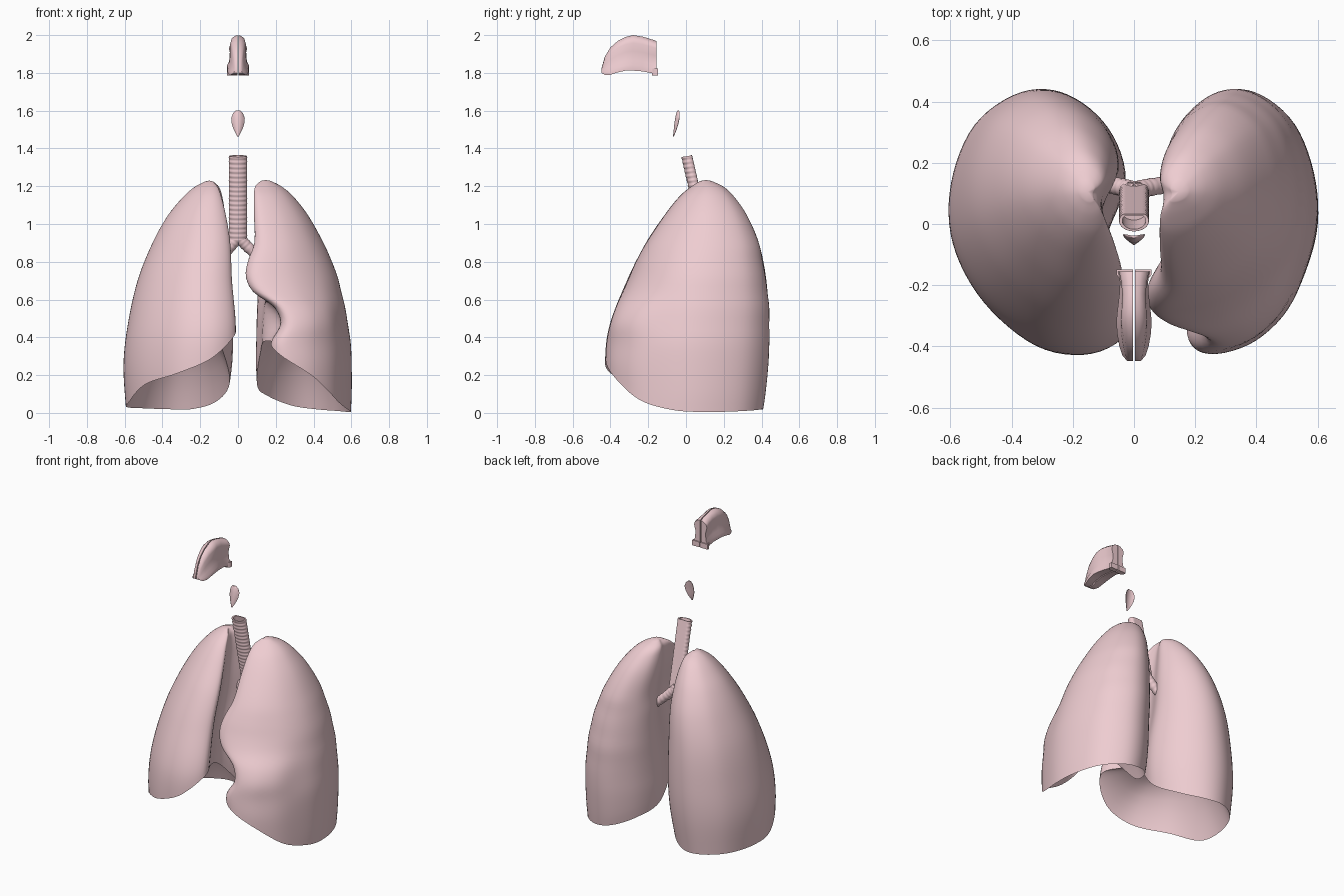
import bpy, bmesh, math
from mathutils import Vector

if "Cube" in bpy.data.objects:
    bpy.data.objects.remove(bpy.data.objects["Cube"])

pink = bpy.data.materials.new("tissue_pink")
pink.diffuse_color = (0.86, 0.61, 0.64, 1)
pink.use_nodes = True
pink.node_tree.nodes["Principled BSDF"].inputs["Base Color"].default_value = pink.diffuse_color


def loft(name, rings, start=None, end=None, cap=False, mirror=False, angle=40):
    """Skin closed rings; optional pole points or flat caps at the two ends."""
    bm = bmesh.new()
    vs = [[bm.verts.new(p) for p in r] for r in rings]
    n = len(vs[0])
    for a, b in zip(vs, vs[1:]):
        for i in range(n):
            bm.faces.new((a[i], a[(i + 1) % n], b[(i + 1) % n], b[i]))
    for pole, ring in ((start, vs[0]), (end, vs[-1])):
        if pole is not None:
            p = bm.verts.new(pole)
            for i in range(n):
                bm.faces.new((p, ring[i], ring[(i + 1) % n]))
        elif cap:
            bm.faces.new(ring)
    if mirror:
        geo = bmesh.ops.duplicate(bm, geom=bm.verts[:] + bm.edges[:] + bm.faces[:])["geom"]
        for v in geo:
            if isinstance(v, bmesh.types.BMVert):
                v.co.x *= -1
    bmesh.ops.recalc_face_normals(bm, faces=bm.faces[:])
    me = bpy.data.meshes.new(name)
    bm.to_mesh(me)
    bm.free()
    me.materials.append(pink)
    ob = bpy.data.objects.new(name, me)
    bpy.context.collection.objects.link(ob)
    bpy.ops.object.select_all(action='DESELECT')
    ob.select_set(True)
    bpy.context.view_layer.objects.active = ob
    bpy.ops.object.shade_smooth_by_angle(angle=math.radians(angle))
    return ob


def closed_spline(pts, sub):
    """Catmull-Rom through a closed loop of tuples."""
    n, out = len(pts), []
    for i in range(n):
        a, b, c, d = (Vector(pts[(i + k) % n]) for k in (-1, 0, 1, 2))
        for j in range(sub):
            t = j / sub
            out.append(0.5 * (2 * b + (c - a) * t + (2 * a - 5 * b + 4 * c - d) * t * t
                              + (3 * b - a - 3 * c + d) * t ** 3))
    return out


def sample(rows, z):
    """Smooth interpolation of table rows keyed by their first value."""
    z = min(max(z, rows[0][0]), rows[-1][0])
    i = max(k for k in range(len(rows) - 1) if rows[k][0] <= z)
    h = rows[i + 1][0] - rows[i][0]
    t = (z - rows[i][0]) / h

    def slope(k, c):
        lo, hi = max(k - 1, 0), min(k + 1, len(rows) - 1)
        return (rows[hi][c] - rows[lo][c]) / (rows[hi][0] - rows[lo][0])
    out = []
    for c in range(1, len(rows[0])):
        p, q = rows[i][c], rows[i + 1][c]
        m, k = slope(i, c) * h, slope(i + 1, c) * h
        out.append(p * (1 + 2 * t) * (1 - t) ** 2 + m * t * (1 - t) ** 2
                   + q * t * t * (3 - 2 * t) + k * t * t * (t - 1))
    return out


def lung(name, sign, rows, front, rim, hilum, hollow, dome, apex):
    # unit outline: (0 medial..1 lateral, 0 front..1 back, rim height)
    uv = front + [(.8, .2), (.97, .42), (.98, .65), (.85, .87),
                  (.6, .99), (.35, .98), (.12, .85), (.02, .65), (hilum, .42), (hilum * .65, .25)]
    loop = closed_spline([(u, v, r) for (u, v), r in zip(uv, rim)], 6)

    def point(u, v, z):
        xm, xl, yf, yb, xa = sample(rows, z)
        w = min(max((.42 - v) / .3, 0), 1)
        m = xm + (xa - xm) * w * w * (3 - 2 * w)
        # hollow around the root of the lung
        m += hollow * math.exp(-((z - .75) / .25) ** 2 - ((v - .42) / .2) ** 2) * max(1 - u, 0) ** 4
        return Vector((sign * (m + (xl - m) * u), yf + (yb - yf) * v, z))
    top, steps = rows[-1][0], 44
    walls = []
    for k in range(steps):
        t = 1 - (1 - k / steps) ** 1.5
        walls.append([point(p.x, p.y, max(p.z, 0) + (top - max(p.z, 0)) * t) for p in loop])
    walls.append([point(p.x, p.y, top) for p in loop])
    # hollow base pressed in by the diaphragm
    c = sum(walls[0], Vector()) / len(loop)
    base = []
    for s in (.2, .4, .58, .72, .84, .92, .97):
        base.append([Vector((c.x + (p.x - c.x) * s, c.y + (p.y - c.y) * s,
                             p.z + (dome - p.z) * (1 - s ** 3))) for p in walls[0]])
    loft(name, base + walls, start=(c.x, c.y, dome), end=apex, angle=60)


# height, medial x, lateral x, front y, back y, front-edge x
lung("right_lung", -1, [
    (0.0, .06, .595, -.41, .405, .06), (.25, .02, .61, -.425, .435, .025),
    (.45, .015, .59, -.405, .44, .012), (.7, .03, .535, -.31, .425, .03),
    (.9, .04, .455, -.21, .385, .04), (1.05, .06, .37, -.11, .32, .065),
    (1.15, .08, .285, -.03, .25, .09), (1.2, .1, .225, .03, .195, .11),
    (1.225, .13, .175, .075, .135, .132)],
    [(0, .09), (.2, 0), (.5, .03)],
    (.42, .29, .21, .15, .05, .03, .025, .02, .02, .06, .16, .37, .43),
    .13, .03, .44, (-.152, .105, 1.23))
lung("left_lung", 1, [
    (0.0, .115, .60, -.41, .405, .2), (.1, .095, .605, -.415, .42, .2),
    (.25, .085, .605, -.425, .435, .19), (.37, .085, .60, -.42, .44, .175),
    (.47, .085, .585, -.40, .44, .225), (.56, .085, .57, -.37, .44, .19),
    (.64, .085, .55, -.335, .43, .08), (.72, .085, .53, -.30, .42, .04),
    (.8, .085, .5, -.265, .405, .05), (.9, .09, .455, -.21, .385, .085),
    (1.05, .08, .37, -.11, .32, .085), (1.15, .08, .29, -.03, .25, .085),
    (1.2, .09, .23, .03, .195, .092), (1.228, .12, .175, .075, .135, .12)],
    [(0, .07), (.15, 0), (.5, .05)],
    (.36, .29, .19, .07, .015, .005, .01, .02, .04, .09, .15, .35, .38),
    .07, .05, .44, (.147, .105, 1.233))

# trachea: ribbed front, flat back, open at the top
N = 32


def trachea_ring(t, scale=1.0, ribs=True):
    z, y = 1.36 - .44 * t, .01 + .1 * t
    bump = .0016 * math.sin(t * 18 * 2 * math.pi) if ribs else 0
    ring = []
    for i in range(N):
        a = 2 * math.pi * i / N
        front = max(0, -math.sin(a)) + abs(math.cos(a)) * .6
        r = scale + bump * min(front, 1) / .045
        dy = .034 * math.sin(a) * r
        ring.append((.048 * math.cos(a) * r, y + min(dy, .022 * scale), z + dy * .15))
    return ring


loft("trachea", [trachea_ring(t, .8, False) for t in (.3, .1, .0)]
     + [trachea_ring(k / 144) for k in range(145)], cap=True, angle=60)


# main bronchi, splitting from the trachea into the lungs
def tube(name, path, r0, r1, ribs):
    pts = [Vector(p) for p in path]
    rings, seg = [], 16
    total = (len(pts) - 1) * seg
    for k in range(total + 1):
        i = min(k // seg, len(pts) - 2)
        f = k / seg - i
        p = pts[i].lerp(pts[i + 1], f)
        d = pts[i + 1] - pts[i]
        if f < .001 and 0 < i:
            d = pts[i + 1] - pts[i - 1]
        d.normalize()
        side = d.cross(Vector((0, 1, 0))).normalized()
        up = side.cross(d)
        r = r0 + (r1 - r0) * k / total + .001 * math.sin(k / total * ribs * 2 * math.pi)
        rings.append([p + (side * math.cos(a) + up * math.sin(a)) * r
                      for a in (2 * math.pi * j / 20 for j in range(20))])
    loft(name, rings, cap=True, angle=60)


tube("right_bronchus", [(.01, .105, .945), (-.04, .12, .88), (-.11, .135, .80)], .032, .026, 7)
tube("left_bronchus", [(-.01, .105, .945), (.05, .12, .88), (.15, .135, .79)], .032, .026, 8)

# epiglottis: thin curved leaf with a pointed stem
leaf = []
for z, w, y in ((1.462, .003, -.069), (1.48, .013, -.067), (1.50, .023, -.065),
                (1.53, .033, -.062), (1.56, .036, -.057), (1.585, .027, -.052), (1.6, .012, -.046)):
    us = [-1 + k / 4 for k in range(9)]
    bend, th = .6 * w, min(.010, w * .5)
    outer = [(u * w, y + bend * u * u, z) for u in us]
    inner = [(u * w * .95, y + th * (1 - u * u) + bend * u * u + .002, z) for u in reversed(us)]
    leaf.append(outer + inner)
loft("epiglottis", leaf, cap=True, angle=60)

# nasal cavity: two mirrored halves with a slit between
nose = []
g = .003
for y, zb, zt, wb, wm, wt in (
        (-.448, 1.80, 1.822, .022, .020, .015), (-.43, 1.79, 1.885, .038, .030, .022),
        (-.40, 1.79, 1.935, .048, .038, .030), (-.36, 1.803, 1.97, .055, .045, .036),
        (-.32, 1.812, 1.99, .058, .047, .042), (-.28, 1.812, 2.0, .054, .045, .040),
        (-.23, 1.808, 1.992, .048, .040, .038), (-.19, 1.80, 1.98, .046, .038, .042),
        (-.165, 1.795, 1.972, .050, .040, .047), (-.155, 1.79, 1.968, .054, .041, .048)):
    h = zt - zb
    nose.append([(g, y, zb), (wb, y, zb), (wb, y, zb + .16 * h), (wm, y, zb + .28 * h),
                 (wm * .92, y, zb + .55 * h), (wt, y, zb + .78 * h), (wt * .85, y, zb + .9 * h),
                 (wt * .45, y, zt - .005), (g, y, zt)])
loft("nasal_cavity", nose, cap=True, mirror=True, angle=45)
# small lip at the lower rear of the cavity
lip = [[(g, y, 1.787), (w, y, 1.787), (w, y, 1.822), (g, y, 1.822)]
       for y, w in ((-.18, .046), (-.165, .058), (-.148, .058))]
loft("nasal_rear_lip", lip, cap=True, mirror=True)
